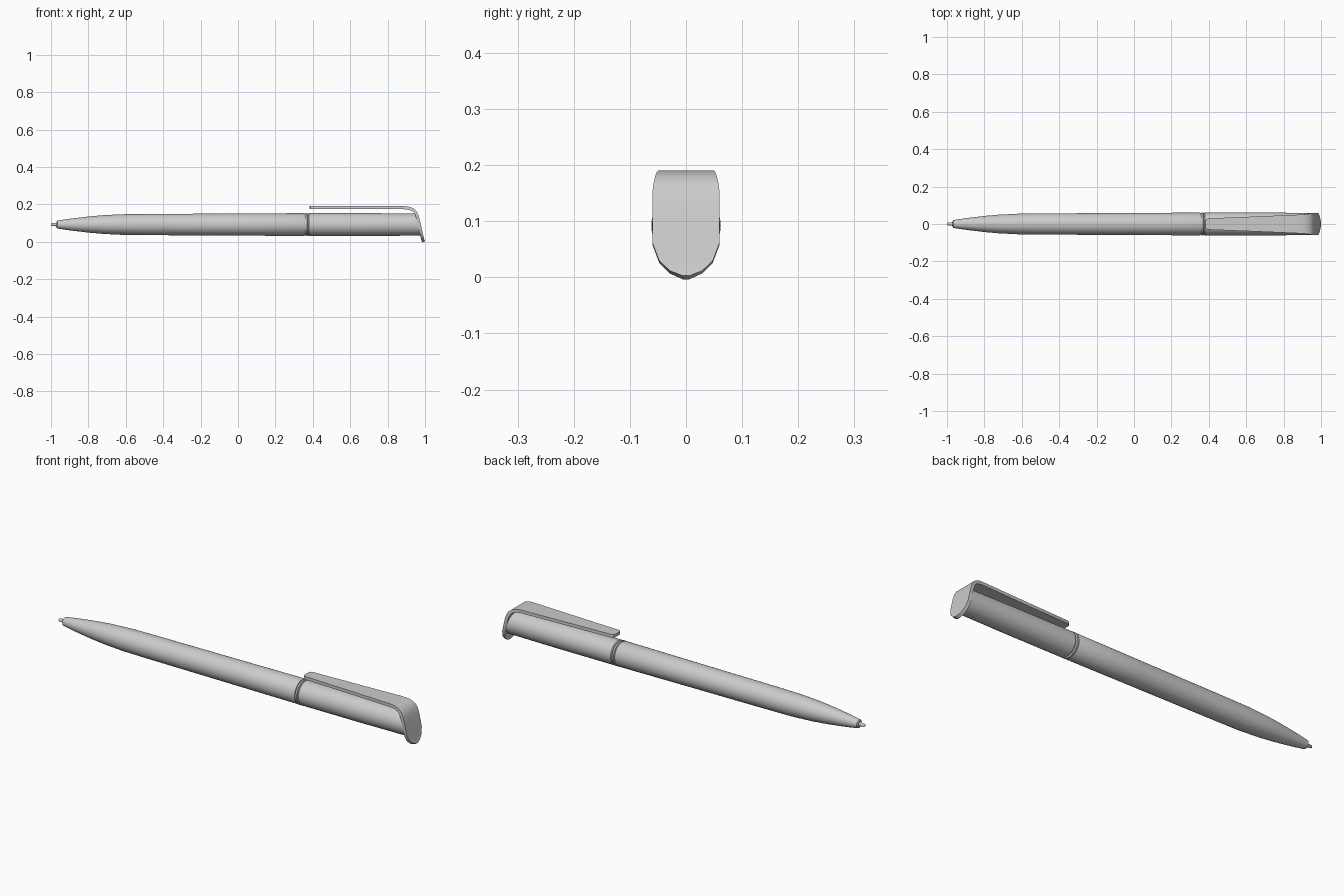
import bpy, bmesh, math
from mathutils import Vector

if "Cube" in bpy.data.objects:
    bpy.data.objects.remove(bpy.data.objects["Cube"])

AXIS_Z = 0.092
SIDES = 32


def finish(name, bm, angle=30):
    bmesh.ops.recalc_face_normals(bm, faces=bm.faces[:])
    me = bpy.data.meshes.new(name)
    bm.to_mesh(me)
    bm.free()
    ob = bpy.data.objects.new(name, me)
    bpy.context.collection.objects.link(ob)
    bpy.ops.object.select_all(action='DESELECT')
    ob.select_set(True)
    bpy.context.view_layer.objects.active = ob
    bpy.ops.object.shade_smooth_by_angle(angle=math.radians(angle))
    return ob


def lathe(name, profile, end_shear=0.0):
    """Revolve (x, radius) points round the pen axis; the last ring may be slanted."""
    bm = bmesh.new()
    rings = []
    for i, (x, r) in enumerate(profile):
        ring = []
        for k in range(SIDES):
            a = 2 * math.pi * k / SIDES
            dz = r * math.sin(a)
            dx = end_shear * dz if i == len(profile) - 1 else 0
            ring.append(bm.verts.new((x + dx, r * math.cos(a), AXIS_Z + dz)))
        rings.append(ring)
    for a, b in zip(rings, rings[1:]):
        for k in range(SIDES):
            n = (k + 1) % SIDES
            bm.faces.new((a[k], a[n], b[n], b[k]))
    bm.faces.new(rings[0])
    bm.faces.new(rings[-1])
    return finish(name, bm)


def ribbon(name, stations, thickness):
    """Strip of (x, z, half width) stations, thickened inward."""
    bm = bmesh.new()
    pts = [Vector((x, 0, z)) for x, z, w in stations]
    rows = []
    for i, (x, z, w) in enumerate(stations):
        t = (pts[min(i + 1, len(pts) - 1)] - pts[max(i - 1, 0)]).normalized()
        inner = pts[i] + Vector((t.z, 0, -t.x)) * thickness
        rows.append([bm.verts.new(p) for p in (
            (x, -w, z), (x, w, z), (inner.x, w, inner.z), (inner.x, -w, inner.z))])
    for a, b in zip(rows, rows[1:]):
        for k in range(4):
            n = (k + 1) % 4
            bm.faces.new((a[k], a[n], b[n], b[k]))
    bm.faces.new(rows[0])
    bm.faces.new(rows[-1])
    return finish(name, bm)


# Writing point
lathe("writing_tip", [(-1.0, 0.004), (-0.995, 0.007), (-0.975, 0.009), (-0.96, 0.011)])

# Tapered barrel
lathe("barrel", [(-0.97, 0.016), (-0.966, 0.021), (-0.9, 0.031), (-0.8, 0.043),
                 (-0.72, 0.050), (-0.62, 0.055), (-0.5, 0.0565), (0.0, 0.059),
                 (0.352, 0.061), (0.357, 0.059)])

# Joint between barrel and cap
lathe("joint_core", [(0.35, 0.055), (0.385, 0.055)])
lathe("joint_ring", [(0.360, 0.058), (0.362, 0.062), (0.370, 0.062), (0.372, 0.058)])

# Upper sleeve, its end slanted to meet the clip plate
lathe("upper_sleeve", [(0.375, 0.058), (0.379, 0.061), (0.7, 0.061), (0.970, 0.059)],
      end_shear=-0.2)

# Clip: free end, arm, bend and rounded end plate in one strip
ribbon("clip", [
    (0.383, 0.190, 0.020), (0.387, 0.190, 0.026), (0.397, 0.190, 0.030),
    (0.650, 0.190, 0.040), (0.885, 0.190, 0.050), (0.912, 0.188, 0.052),
    (0.936, 0.180, 0.055), (0.952, 0.167, 0.058), (0.962, 0.150, 0.060),
    (0.970, 0.125, 0.060), (0.984, 0.062, 0.060), (0.991, 0.030, 0.048),
    (0.996, 0.012, 0.029), (1.0, 0.003, 0.006)], 0.016)
